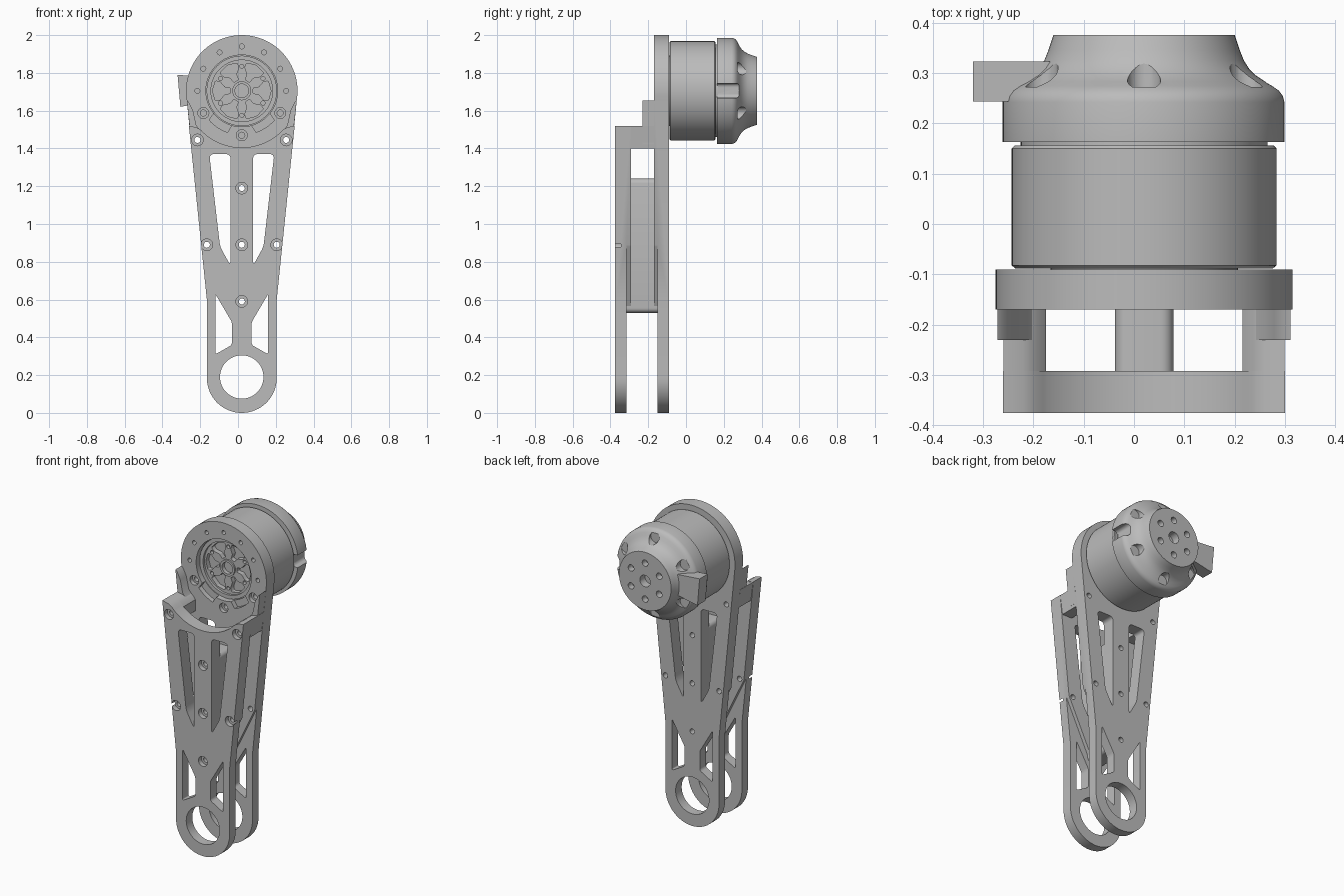
import bpy, bmesh
from math import sin, cos, radians, pi
from mathutils import Matrix

cube = bpy.data.objects.get("Cube")
if cube:
    bpy.data.objects.remove(cube)

CX = 0.02          # centre line of the arm
MZ = 1.705         # motor axis height
FRONT, BACK = -0.375, -0.09

grey = bpy.data.materials.new("machined_grey")
grey.use_nodes = True
grey.diffuse_color = (0.5, 0.5, 0.5, 1)
grey.node_tree.nodes["Principled BSDF"].inputs["Base Color"].default_value = (0.5, 0.5, 0.5, 1)
parts = []


def finish(name, bm, keep):
    bmesh.ops.recalc_face_normals(bm, faces=bm.faces)
    me = bpy.data.meshes.new(name)
    bm.to_mesh(me)
    bm.free()
    me.materials.append(grey)
    ob = bpy.data.objects.new(name, me)
    bpy.context.collection.objects.link(ob)
    ob.hide_render = not keep
    if keep:
        parts.append(ob)
    return ob


def arc(r, a0, a1, z=0.0, n=16):
    return [(r * cos(radians(a0 + (a1 - a0) * i / n)),
             z + r * sin(radians(a0 + (a1 - a0) * i / n))) for i in range(n + 1)]


def mirrored(half):
    """Close a right-hand outline with its mirror image."""
    return half + [(-x, z) for x, z in reversed(half) if x > 1e-4]


def flip(pts):
    return [(-x, z) for x, z in pts]


def prisms(name, shapes, y0, y1, rounding=0, keep=True):
    """Extrude (x, z) outlines along y."""
    bm = bmesh.new()
    for pts in shapes:
        base = [bm.verts.new((x + CX, y0, z)) for x, z in pts]
        face = bm.faces.new(base)
        ext = bmesh.ops.extrude_face_region(bm, geom=[face])
        moved = [g for g in ext["geom"] if isinstance(g, bmesh.types.BMVert)]
        bmesh.ops.translate(bm, verts=moved, vec=(0, y1 - y0, 0))
    if rounding:
        edges = [e for e in bm.edges if abs(e.verts[0].co.y - e.verts[1].co.y) > 1e-5]
        bmesh.ops.bevel(bm, geom=edges, offset=rounding, segments=5, profile=0.5, affect="EDGES")
    return finish(name, bm, keep)


def lathes(name, profile, centres, steps=24, keep=True):
    """Revolve an (r, y) profile about the y axis at each (x, z) centre."""
    bm = bmesh.new()
    for x, z in centres:
        vs = [bm.verts.new((r + CX + x, y, z)) for r, y in profile]
        es = [bm.edges.new(p) for p in zip(vs, vs[1:])]
        bmesh.ops.spin(bm, geom=vs + es, cent=(CX + x, 0, z), axis=(0, 1, 0),
                       angle=2 * pi, steps=steps, use_merge=True)
    bmesh.ops.remove_doubles(bm, verts=bm.verts, dist=1e-5)
    return finish(name, bm, keep)


def cut(targets, cutter):
    for ob in targets:
        mod = ob.modifiers.new("cut", "BOOLEAN")
        mod.operation, mod.solver, mod.object = "DIFFERENCE", "EXACT", cutter
        bpy.context.view_layer.objects.active = ob
        bpy.ops.object.modifier_apply(modifier=mod.name)
    bpy.data.objects.remove(cutter)


def pin(r, y0, y1):
    return [(0, y0), (r, y0), (r, y1), (0, y1)]


def ring(r, start=90, step=60, count=6):
    return [(r * cos(radians(start + step * i)), MZ + r * sin(radians(start + step * i)))
            for i in range(count)]


# Two tapered side plates
foot = arc(0.185, -90, 0, 0.185) + [(0.185, 0.6)]
back_plate = prisms("back_plate", [mirrored(foot + arc(0.295, -8, 90, MZ, 32))], -0.17, BACK)
front_plate = prisms("front_plate", [mirrored(
    foot + [(0.28, 1.52), (0.24, 1.512), (0.215, 1.497)] + arc(0.3, -48, -90, MZ))], FRONT, -0.292)
plates = [back_plate, front_plate]

slot = [(0.06, 0.78), (0.115, 0.88), (0.172, 1.37), (0.06, 1.37)]
window = [(0.14, 0.63), (0.14, 0.31), (0.052, 0.36), (0.052, 0.48)]
cut(plates, prisms("slot_cutter", [slot, flip(slot)], -0.5, 0, 0.022, False))
cut(plates, prisms("window_cutter", [window, flip(window)], -0.5, 0, 0.012, False))
cut(plates, lathes("foot_hole_cutter", pin(0.115, -0.5, 0), [(0, 0.19)], 48, False))

# Inner faces are thinner below a V-shaped step
step = mirrored([(0.3, -0.1), (0.3, 1.07), (0.21, 0.88), (0.05, 0.55)])
cut(plates, prisms("step_cutter", [step], -0.315, -0.15, 0, False))

# Spacers between the plates
bar = [(-0.058, 0.53), (0.058, 0.53), (0.058, 1.24), (-0.058, 1.24)]
centre_spacer = prisms("centre_spacer", [bar], -0.316, -0.149, 0.025)
post = [(0.263, 1.4), (0.279, 1.519), (0.24, 1.511), (0.215, 1.496), (0.195, 1.47), (0.195, 1.4)]
corner_posts = prisms("corner_posts", [post, flip(post)], -0.3, -0.165)
ear = [(0.266, 1.42), (0.291, 1.655), (0.28, 1.645), (0.258, 1.6), (0.24, 1.52),
       (0.195, 1.47), (0.195, 1.42)]
motor_ears = prisms("motor_ears", [ear, flip(ear)], -0.23, -0.165)

# Countersunk screw holes through the frame
screws = [(0, 0.59), (0, 0.89), (0, 1.19)] + [(s * x, z) for s in (-1, 1)
                                             for x, z in ((0.185, 0.89), (0.235, 1.445))]
screw_profile = [(0, -0.4), (0.031, -0.4), (0.031, -0.345), (0.016, -0.345), (0.016, 0), (0, 0)]
cut(plates + [centre_spacer, corner_posts, motor_ears],
    lathes("screw_cutter", screw_profile, screws, 20, False))

# Motor seat in the back plate
cut([back_plate], lathes("seat_cutter", pin(0.19, -0.3, 0), [(0, MZ)], 64, False))
relief = arc(0.18, -75, -38, MZ, 8) + arc(0.232, -42, -71, MZ, 8)
cut([back_plate], prisms("relief_cutter", [relief, flip(relief)], -0.3, -0.14, 0, False))
cut([back_plate], lathes("rim_hole_cutter", pin(0.013, -0.3, -0.12), ring(0.235, 0, 30, 7), 16, False))
rim_screw = [(0, -0.3), (0.029, -0.3), (0.029, -0.145), (0.016, -0.145), (0.016, -0.11), (0, -0.11)]
cut([back_plate], lathes("rim_screw_cutter", rim_screw, ring(0.235, 210, 60, 3), 20, False))

# Motor body
motor = lathes("motor_body", [
    (0, -0.11), (0.036, -0.11), (0.036, -0.135), (0.05, -0.135), (0.05, -0.125),
    (0.163, -0.125), (0.163, -0.14), (0.186, -0.14), (0.186, -0.088), (0.256, -0.088),
    (0.263, -0.082), (0.263, 0.15), (0.257, 0.156), (0.245, 0.156), (0.245, 0.17), (0, 0.17)],
    [(0, MZ)], 96)
pockets = []
for k in range(6):
    turn = Matrix.Rotation(radians(60 * k), 2)
    shape = [(0.06, -0.014), (0.09, -0.018), (0.115, -0.048), (0.14, -0.052), (0.155, 0),
             (0.14, 0.052), (0.115, 0.048), (0.09, 0.018), (0.06, 0.014)]
    pockets.append([(x, z + MZ) for x, z in
                    ((turn[0][0] * u + turn[0][1] * v, turn[1][0] * u + turn[1][1] * v)
                     for u, v in shape)])
cut([motor], prisms("pocket_cutter", pockets, -0.2, -0.095, 0.006, False))
cut([motor], lathes("rotor_hole_cutter", pin(0.011, -0.2, -0.1), ring(0.13), 14, False))

# Flared end cap
cap = lathes("end_cap", [
    (0, 0.163), (0.281, 0.163), (0.281, 0.242), (0.278, 0.254), (0.27, 0.265), (0.257, 0.274),
    (0.24, 0.283), (0.222, 0.295), (0.208, 0.309), (0.198, 0.325), (0.19, 0.345), (0.18, 0.375),
    (0, 0.375)], [(0, MZ)], 96)
cut([cap], lathes("cap_bolt_cutter", pin(0.033, 0.272, 0.5), ring(0.235), 24, False))
cut([cap], lathes("flange_hole_cutter", pin(0.02, 0.335, 0.5), ring(0.112), 18, False))
cut([cap], lathes("shaft_hole_cutter", pin(0.036, 0.325, 0.5), [(0, MZ)], 28, False))
notch = [(0.242, 1.668), (0.4, 1.668), (0.4, 1.745), (0.242, 1.745)]
cut([cap], prisms("notch_cutter", [notch], 0.1, 0.335, 0.02, False))

# Cable connector on the side of the cap
prisms("cable_connector", [[(-0.34, 1.79), (-0.17, 1.775), (-0.17, 1.65), (-0.325, 1.62)]],
       0.243, 0.323)

# Smooth round surfaces, crisp edges
bpy.ops.object.select_all(action="DESELECT")
for ob in parts:
    ob.select_set(True)
bpy.context.view_layer.objects.active = parts[0]
bpy.ops.object.shade_smooth_by_angle(angle=radians(30))
